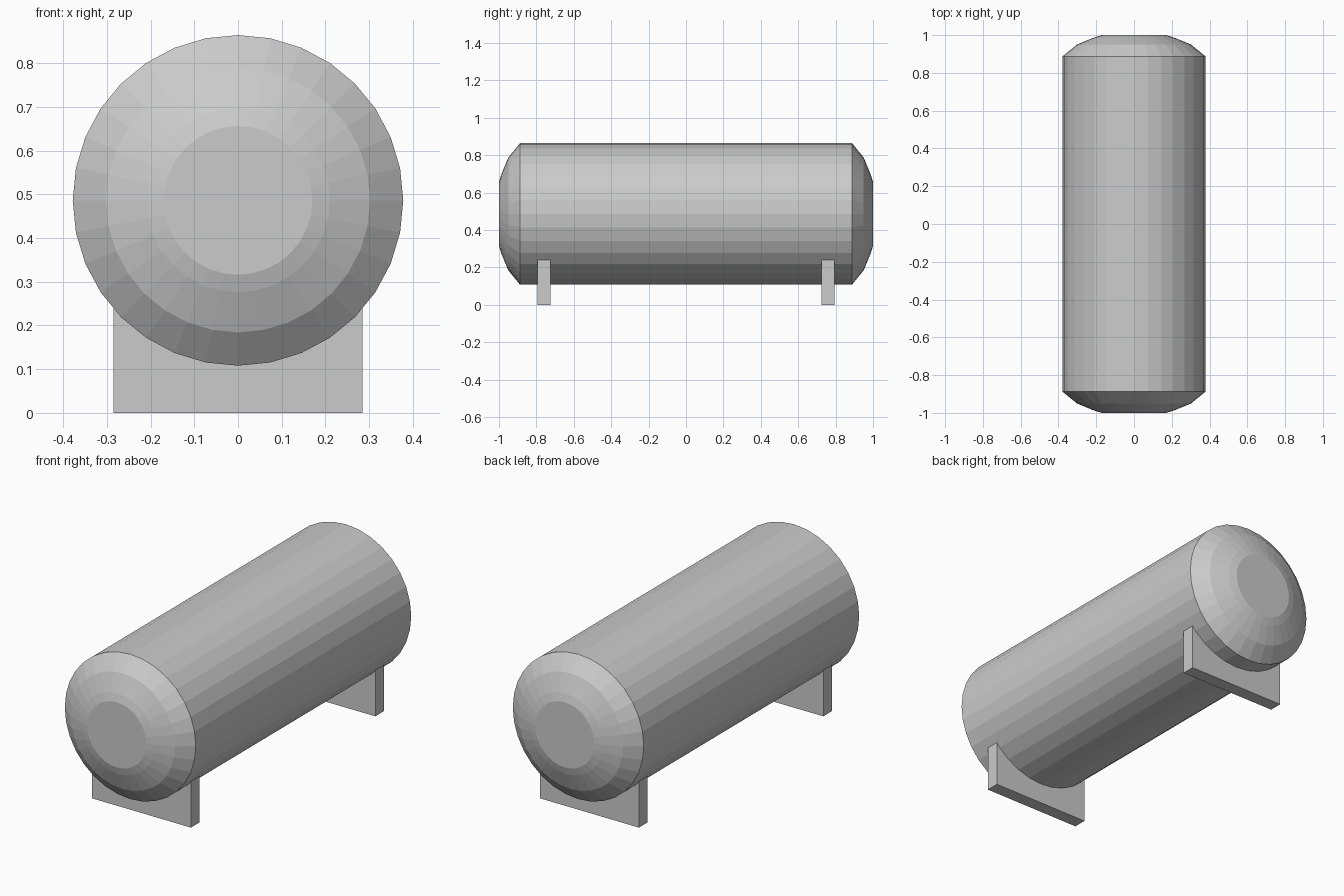
import bpy, bmesh, math

if "Cube" in bpy.data.objects:
    bpy.data.objects.remove(bpy.data.objects["Cube"])

SIDES = 32
R, CZ = 0.378, 0.486                      # tank radius and axis height
HALF = [(0.17, 1.0), (0.21, 0.988), (0.302, 0.95), (R, 0.888)]   # domed end: radius, y


def make_object(name, bm):
    bmesh.ops.recalc_face_normals(bm, faces=bm.faces)
    mesh = bpy.data.meshes.new(name)
    bm.to_mesh(mesh)
    bm.free()
    obj = bpy.data.objects.new(name, mesh)
    bpy.context.collection.objects.link(obj)
    return obj


# Tank: rings along y, with domed ends and flat end discs
bm = bmesh.new()
profile = [(r, -y) for r, y in HALF] + HALF[::-1]
rings = []
for r, y in profile:
    rings.append([bm.verts.new((r * math.sin(a), y, CZ + r * math.cos(a)))
                  for a in (2 * math.pi * i / SIDES for i in range(SIDES))])
for a, b in zip(rings, rings[1:]):
    for i in range(SIDES):
        j = (i + 1) % SIDES
        bm.faces.new((a[i], a[j], b[j], b[i]))
bm.faces.new(rings[0])
bm.faces.new(rings[-1])
make_object("tank", bm)


# Saddle supports: plates whose top edge follows the tank's underside
def saddle(name, y0, width=0.285, top=0.241, thick=0.07):
    step = 2 * math.pi / SIDES
    arc = [(R * math.sin(i * step), CZ - R * math.cos(i * step)) for i in range(-4, 5)]
    outline = [(-width, 0), (-width, top)] + arc + [(width, top), (width, 0)]
    bm = bmesh.new()
    face = bm.faces.new([bm.verts.new((x, y0 - thick / 2, z)) for x, z in outline])
    ext = bmesh.ops.extrude_face_region(bm, geom=[face], use_keep_orig=True)
    verts = [v for v in ext["geom"] if isinstance(v, bmesh.types.BMVert)]
    bmesh.ops.translate(bm, verts=verts, vec=(0, thick, 0))
    make_object(name, bm)


saddle("front_saddle", -0.76)
saddle("back_saddle", 0.76)
